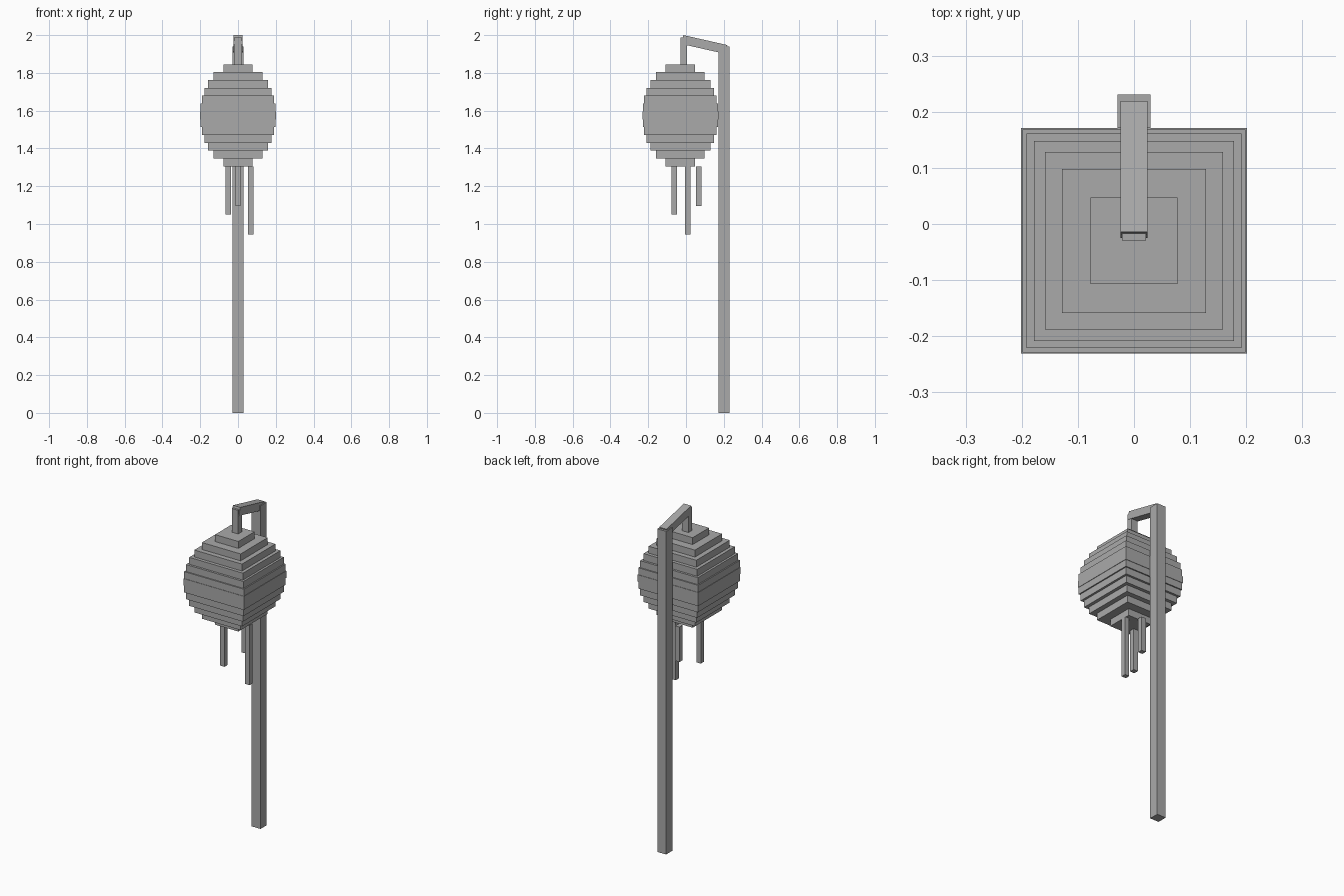
import bpy
import math

cube = bpy.data.objects.get("Cube")
if cube:
    bpy.data.objects.remove(cube, do_unlink=True)

grey = bpy.data.materials.new("plain_grey")
grey.use_nodes = True
colour = (0.4, 0.4, 0.4, 1)
grey.diffuse_color = colour
grey.node_tree.nodes["Principled BSDF"].inputs["Base Color"].default_value = colour


def box(name, centre, size, tilt=0):
    bpy.ops.mesh.primitive_cube_add(size=1, location=centre, rotation=(tilt, 0, 0))
    ob = bpy.context.object
    ob.name = name
    ob.scale = size
    bpy.ops.object.transform_apply(location=False, rotation=False, scale=True)
    ob.data.materials.append(grey)
    return ob


# Upright post at the back
box("post", (0, 0.201, 0.97), (0.059, 0.059, 1.94))

# Sloping arm, hung from its upper front corner
tilt = -math.atan2(0.053, 0.234)
length, thick = 0.239, 0.048
c, s = math.cos(tilt), math.sin(tilt)
box("arm", (0, -0.014 + c * length / 2 + s * thick / 2,
            2.0 + s * length / 2 - c * thick / 2), (0.048, length, thick), tilt)

# Short hanger between the arm and the lantern
box("hanger", (0, -0.0115, 1.915), (0.042, 0.035, 0.145))

# Lantern of stacked square slabs following a round outline
radius, step, middle = 0.201, 0.0416, 1.575
for k in range(-6, 7):
    width = 2 * radius * math.sqrt(1 - (k / 6.5) ** 2)
    box(f"lantern_slab_{k + 7}", (0, -0.03, middle + k * step), (width, width, step))

# Three hanging strips of different lengths
top = middle - 6.5 * step
for name, x, y, bottom in (("right", -0.051, -0.061, 1.05),
                           ("back", 0, 0.067, 1.095),
                           ("left", 0.067, 0.008, 0.945)):
    box(f"{name}_strip", (x, y, (top + bottom) / 2), (0.029, 0.029, top - bottom))
